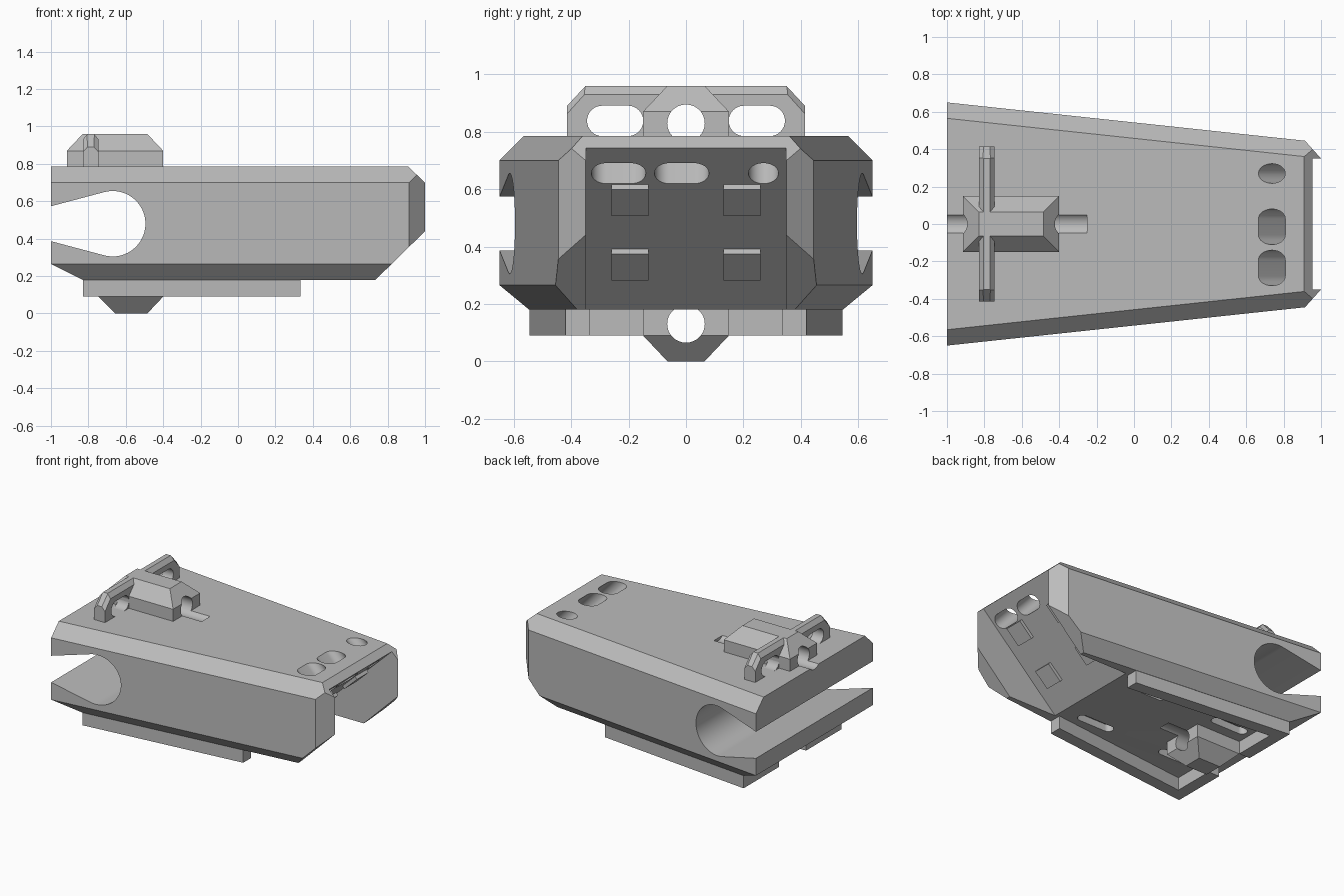
import bpy, bmesh, math
from mathutils import Matrix, Vector

if "Cube" in bpy.data.objects:
    bpy.data.objects.remove(bpy.data.objects["Cube"], do_unlink=True)

grey = bpy.data.materials.new("plain grey")
grey.use_nodes = True
COLOUR = (0.5, 0.5, 0.5, 1)
grey.diffuse_color = COLOUR
grey.node_tree.nodes["Principled BSDF"].inputs["Base Color"].default_value = COLOUR

TAPER = 0.107          # narrowing of each side per unit of x
X, Y, Z = Vector((1, 0, 0)), Vector((0, 1, 0)), Vector((0, 0, 1))


def make_object(name, bm):
    bmesh.ops.recalc_face_normals(bm, faces=bm.faces)
    mesh = bpy.data.meshes.new(name)
    bm.to_mesh(mesh)
    bm.free()
    mesh.materials.append(grey)
    ob = bpy.data.objects.new(name, mesh)
    bpy.context.collection.objects.link(ob)
    return ob


def solid(name, low, high, planes=()):
    """Box trimmed by planes, each given as (point, outward normal)."""
    bm = bmesh.new()
    bmesh.ops.create_cube(bm, size=1)
    for v in bm.verts:
        v.co = [l + (c + 0.5) * (h - l) for c, l, h in zip(v.co, low, high)]
    for point, normal in planes:
        geom = bm.verts[:] + bm.edges[:] + bm.faces[:]
        bmesh.ops.bisect_plane(bm, geom=geom, dist=1e-5, plane_co=point,
                               plane_no=normal, clear_outer=True)
        rim = [e for e in bm.edges if e.is_boundary]
        if rim:
            bmesh.ops.holes_fill(bm, edges=rim, sides=0)
    return make_object(name, bm)


def prism(name, outline, depth, origin, u, v):
    """Outline in the u-v plane, extruded both ways about the origin."""
    w = u.cross(v)
    frame = Matrix((u, v, w)).transposed()
    bm = bmesh.new()
    ring = [bm.verts.new(Vector(origin) + frame @ Vector((a, b, -depth / 2))) for a, b in outline]
    face = bm.faces.new(ring)
    top = bmesh.ops.extrude_face_region(bm, geom=[face])["geom"]
    moved = [g for g in top if isinstance(g, bmesh.types.BMVert)]
    bmesh.ops.translate(bm, verts=moved, vec=w * depth)
    return make_object(name, bm)


def arc(cx, cy, r, start, end, steps=16):
    angles = [math.radians(start + (end - start) * i / steps) for i in range(steps + 1)]
    return [(cx + r * math.cos(a), cy + r * math.sin(a)) for a in angles]


def stadium(half, r):
    d = max(half - r, 0.0005)
    return arc(d, 0, r, -90, 90) + arc(-d, 0, r, 90, 270)


def cut(target, cutters):
    bpy.context.view_layer.objects.active = target
    for c in cutters:
        c.hide_render = True
        mod = target.modifiers.new("cut", "BOOLEAN")
        mod.operation, mod.solver, mod.object = "DIFFERENCE", "EXACT", c
        bpy.ops.object.modifier_apply(modifier=mod.name)
    for c in cutters:
        bpy.data.objects.remove(c, do_unlink=True)


def bore(z, x0=-1.1, x1=-0.25):
    return prism("bore", stadium(0.0655, 0.065), x1 - x0, ((x0 + x1) / 2, 0, z), Y, Z)


def both(point, normal):
    """A plane and its mirror across y."""
    (a, b, c), (d, e, f) = point, normal
    return [(point, normal), ((a, -b, c), (d, -e, f))]


# Tapered, chamfered main body
body = solid("main_body", (-1, -0.65, 0.18), (1, 0.65, 0.785),
             both((-1, 0.65, 0), (TAPER, 1, 0))
             + both((-1, 0.65, 0.70), (TAPER, 1, 1))
             + both((-1, 0.65, 0.265), (TAPER, 1, -1))
             + both((1, 0.35, 0), (0.1, 0.09, 0))
             + [((1, 0, 0.70), (0.085, 0, 0.09)),
                ((1, 0, 0.44), (0.26, 0, -0.265)),
                ((-1, 0, 0.265), (-0.085, 0, -0.17))])

# Sloping recess in the narrow end, and the slope's own directions
slope = Vector((0.59, 0, 0.56)).normalized()
out = Vector((slope.z, 0, -slope.x))
foot = Vector((0.36, 0, 0.18))


def on_slope(z, y=0.0):
    return foot + slope * ((z - foot.z) / slope.z) + Y * y


low, high = on_slope(0.1), on_slope(0.9)
cutters = [prism("recess", [(low.x, low.z), (1.3, low.z), (1.3, high.z), (high.x, high.z)],
                 0.698, (0, 0, 0), X, Z)]

# Side notch: round seat with a narrowing mouth
mouth = [(-1.1, 0.547), (-1.1, 0.413)]
cutters.append(prism("notch", mouth + arc(-0.67, 0.48, 0.175, -104.8, 104.8, 40), 2, (0, 0, 0), X, Z))

# Angled holes through the top edge
for y, half in ((0.27, 0.0525), (-0.015, 0.095), (-0.235, 0.095)):
    cutters.append(prism("top_hole", stadium(half, 0.052), 0.6, on_slope(0.655, y), Y, slope))

# Blind slots in the underside
for x in (0.1, -0.57):
    for y in (-0.26, 0.26):
        cutters.append(prism("floor_slot", stadium(0.14, 0.035), 0.1, (x, y, 0.18), X, Y))

cut(body, cutters + [bore(0.83), bore(0.13)])

# Small pads on the slope
for level, z in (("lower", 0.345), ("upper", 0.57)):
    for side, y in (("right", -0.195), ("left", 0.195)):
        pad = [(-0.065, -0.067), (0.065, -0.067), (0.065, 0.067), (-0.065, 0.067)]
        prism(f"{level}_{side}_pad", pad, 0.046, on_slope(z, y), Y, slope)

# Top block with a bore
block = solid("top_block", (-0.915, -0.15, 0.785), (-0.40, 0.15, 0.96),
              both((0, 0.15, 0.87), (0, 0.09, 0.085))
              + [((-0.915, 0, 0.87), (-0.09, 0, 0.085)), ((-0.40, 0, 0.87), (0.09, 0, 0.085))])
cut(block, [bore(0.83)])

# Cross rib with oblong holes
rib = solid("cross_rib", (-0.83, -0.415, 0.785), (-0.745, 0.415, 0.96),
            both((0, 0.415, 0.89), (0, 0.07, 0.065))
            + [((-0.83, 0, 0.93), (-0.03, 0, 0.025)), ((-0.745, 0, 0.93), (0.03, 0, 0.025))]
            + both((-0.83, 0.39, 0.89), (-1, 1, 0.9))
            + both((-0.745, 0.39, 0.89), (1, 1, 0.9)))
slots = [prism("rib_hole", stadium(0.098, 0.053), 0.3, (-0.79, y, 0.838), Y, Z) for y in (-0.247, 0.247)]
cut(rib, slots + [bore(0.83)])

# Bottom block with a bore
lug = solid("bottom_block", (-0.745, -0.15, 0), (-0.40, 0.15, 0.18),
            both((0, 0.15, 0.09), (0, 0.09, -0.085))
            + [((-0.745, 0, 0.09), (-0.09, 0, -0.09)), ((-0.40, 0, 0.09), (0.09, 0, -0.085))])
cut(lug, [bore(0.13)])

# Base rails and end walls
for name, s in (("left", 1), ("right", -1)):
    outer = ((-0.83, s * 0.545, 0), (TAPER, s, 0))
    inner = ((0.335, s * 0.335, 0), (-TAPER, -s, 0))
    lo, hi = sorted((s * 0.15, s * 0.545))
    solid(f"{name}_base_rail", (-0.83, lo, 0.09), (0.335, hi, 0.18), [outer, inner])
    solid(f"{name}_base_end", (-0.83, lo, 0.09), (-0.745, hi, 0.18), [outer])

# Smooth bores, crisp edges elsewhere
bpy.ops.object.select_all(action="DESELECT")
for ob in bpy.context.scene.objects:
    if ob.type == "MESH" and ob.data.materials and ob.data.materials[0] == grey:
        ob.select_set(True)
        bpy.context.view_layer.objects.active = ob
bpy.ops.object.shade_smooth_by_angle(angle=math.radians(30))
